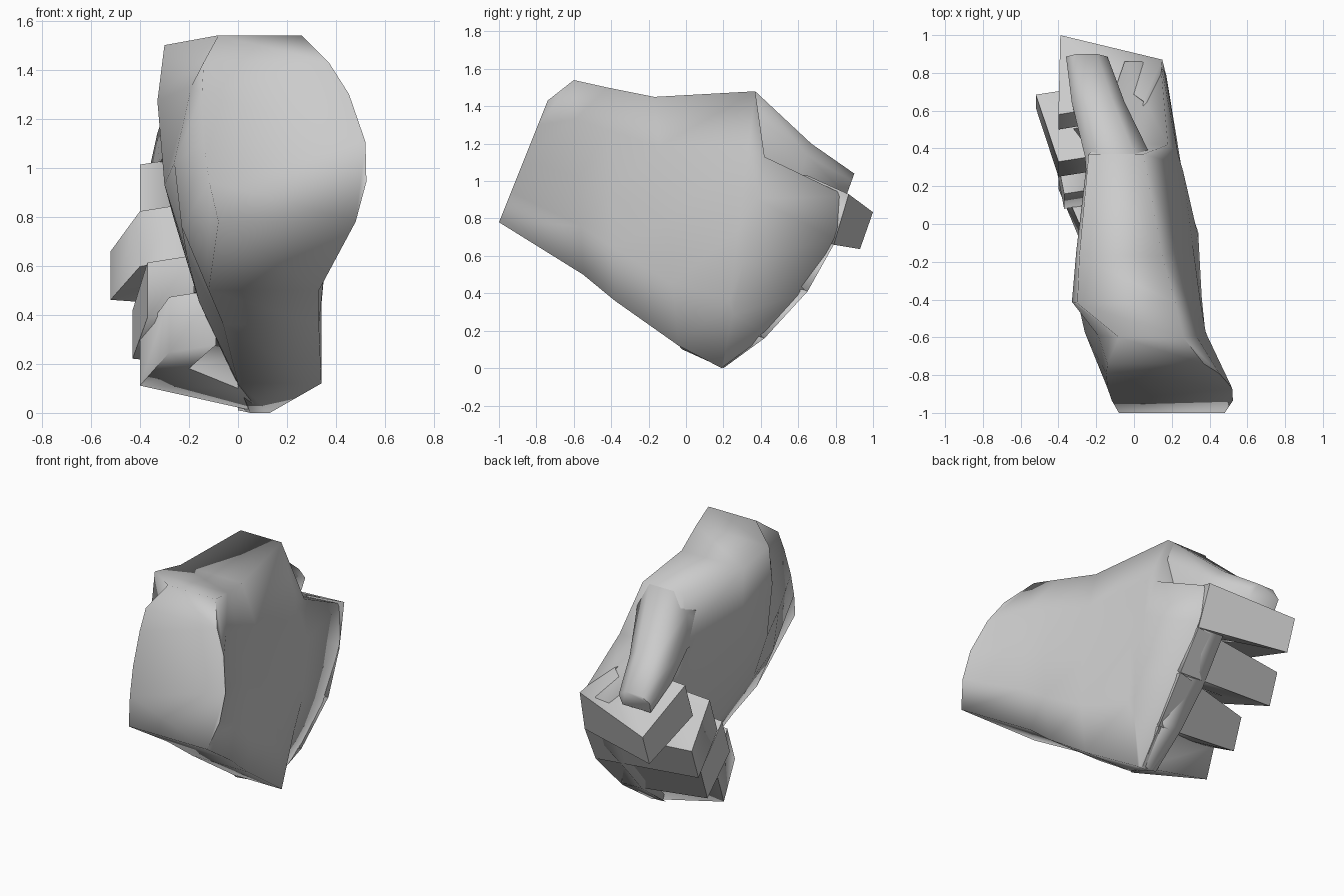
import bpy, bmesh, math
from mathutils import Vector as V

if "Cube" in bpy.data.objects:
    bpy.data.objects.remove(bpy.data.objects["Cube"])


def loft(name, rings, angle):
    """Skin a list of closed rings and cap both ends."""
    bm = bmesh.new()
    vs = [[bm.verts.new(p) for p in r] for r in rings]
    n = len(vs[0])
    for a, b in zip(vs, vs[1:]):
        for i in range(n):
            j = (i + 1) % n
            bm.faces.new((a[i], a[j], b[j], b[i]))
    bm.faces.new(vs[0][::-1])
    bm.faces.new(vs[-1])
    bmesh.ops.recalc_face_normals(bm, faces=bm.faces)
    me = bpy.data.meshes.new(name)
    bm.to_mesh(me)
    bm.free()
    ob = bpy.data.objects.new(name, me)
    bpy.context.collection.objects.link(ob)
    bpy.ops.object.select_all(action='DESELECT')
    ob.select_set(True)
    bpy.context.view_layer.objects.active = ob
    bpy.ops.object.shade_smooth_by_angle(angle=math.radians(angle))
    return ob


def palm_ring(bot, top, left, right, bulge=0):
    """Cross-section from its bottom and top (y, z) and the x of each side
    at bottom, middle and top; bulge bows it towards the fingers."""
    def pt(x, t):
        b, m, u = x
        k = 4 * t * (1 - t)
        xx = b * (2*t - 1) * (t - 1) + m * k + u * t * (2*t - 1)
        return (xx, bot[0] + (top[0] - bot[0]) * t + bulge * k,
                bot[1] + (top[1] - bot[1]) * t - .7 * bulge * k)
    ts = (0, .25, .5, .8, 1)
    return [pt(right, t) for t in ts] + [pt(left, t) for t in reversed(ts)]


# Wrist, palm and back of the hand
loft("palm", [palm_ring(*r) for r in (
    ((-1, .78), (-.74, 1.43), (-.08, -.14, -.14), (.48, .52, .37)),
    ((-.55, .50), (-.60, 1.54), (-.12, -.26, -.08), (.33, .38, .26)),
    ((-.38, .36), (-.42, 1.50), (-.06, -.30, -.30), (.33, .35, .22)),
    ((-.04, .12), (-.17, 1.45), (.00, -.26, -.29), (.34, .31, .15)),
    ((.19, .00), (.37, 1.48), (.05, -.20, -.24), (.13, .26, .05)),
    ((.195, .005), (.42, 1.13), (.03, -.18, -.20), (.12, .25, .18)),
    ((.20, .01), (.86, .92), (.00, .00, -.05), (.10, .18, .14), .10),
)], 89)

# Curled fingers fan out from shared points along the knuckle line
knuckles = [V(p) for p in ((.15, .87, .93), (.17, .79, .66), (.19, .65, .41),
                           (.16, .42, .16), (.10, .20, .00))]
W = V((0, .33, .94))
fingers = {  # middle joint and tip on the outer side
    "index_finger": ((-.39, .965, .735), (-.40, .54, .90)),
    "middle_finger": ((-.52, .65, .56), (-.40, .29, .71)),
    "ring_finger": ((-.43, .43, .32), (-.37, .12, .50)),
    "little_finger": ((-.40, .22, .21), (-.28, -.06, .36)),
}
for n, (name, (p, t)) in enumerate(fingers.items()):
    a, b = knuckles[n:n + 2]
    k, hk = (a + b) / 2, (a - b) / 2
    p, t = V(p), V(t)
    pairs = [  # outer point, inner point, half width
        (k + V((-.03, -.25, .13)), k + V((-.12, -.36, .17)), hk * .6),
        (k, k + V((-.10, -.22, .10)), hk),
        (p, p + V((.20, -.18, .07)), W * .105),
        (t, t + V((.19, .03, .03)), W * .12),
    ]
    loft(name, [[o - h, o + h, i + h, i - h] for o, i, h in pairs], 80)


# Thumb laid over the index finger
def thumb_ring(xl, xr, top, low):
    (ty, tz), (ly, lz) = top, low
    my, mz = ty * .65 + ly * .35, tz * .65 + lz * .35
    c, q = (xl + xr) / 2, (xr - xl) / 4
    return [(c - q, ty, tz), (c + q, ty, tz), (xr, my, mz),
            (xr - .01, ly, lz), (xl + .01, ly, lz), (xl, my, mz)]


loft("thumb", [thumb_ring(*r) for r in (
    (-.24, .05, (.10, 1.42), (.05, 1.10)),
    (-.26, .09, (.37, 1.48), (.34, 1.12)),
    (-.33, -.05, (.67, 1.20), (.60, 1.02)),
    (-.36, -.14, (.90, 1.04), (.86, .93)),
)], 80)
